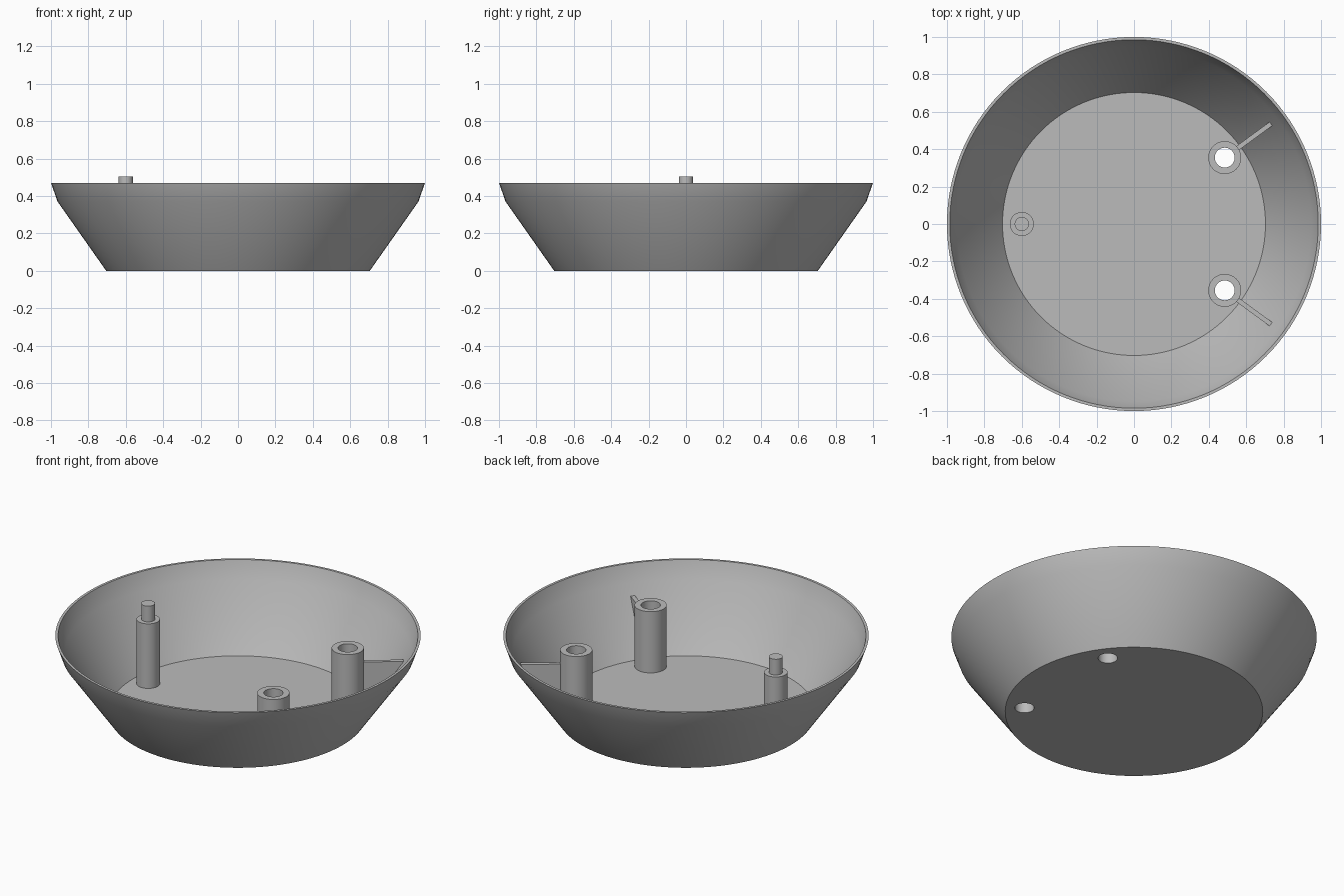
import bpy, bmesh, math
from mathutils import Matrix, Vector

cube = bpy.data.objects.get("Cube")
if cube:
    bpy.data.objects.remove(cube, do_unlink=True)

# One plain grey material
grey = bpy.data.materials.new("plain grey")
grey.use_nodes = True
COLOUR = (0.5, 0.5, 0.5, 1)
grey.diffuse_color = COLOUR
grey.node_tree.nodes["Principled BSDF"].inputs["Base Color"].default_value = COLOUR


def add_object(name, bm, location=(0, 0, 0), turn=0):
    bmesh.ops.recalc_face_normals(bm, faces=bm.faces)
    mesh = bpy.data.meshes.new(name)
    bm.to_mesh(mesh)
    bm.free()
    mesh.materials.append(grey)
    obj = bpy.data.objects.new(name, mesh)
    obj.location = location
    obj.rotation_euler.z = turn
    bpy.context.collection.objects.link(obj)
    return obj


def lathe(name, profile, segments, location=(0, 0, 0), closed=False):
    """Spin a (radius, height) profile around the vertical axis."""
    bm = bmesh.new()
    verts = [bm.verts.new((r, 0, z)) for r, z in profile]
    edges = [bm.edges.new(pair) for pair in zip(verts, verts[1:])]
    if closed:
        edges.append(bm.edges.new((verts[-1], verts[0])))
    bmesh.ops.spin(bm, geom=verts + edges, axis=(0, 0, 1), cent=(0, 0, 0),
                   angle=math.tau, steps=segments, use_merge=True)
    bmesh.ops.remove_doubles(bm, verts=bm.verts, dist=1e-5)
    return add_object(name, bm, location)


def smooth(obj):
    bpy.ops.object.select_all(action="DESELECT")
    obj.select_set(True)
    bpy.context.view_layer.objects.active = obj
    bpy.ops.object.shade_smooth_by_angle(angle=math.radians(30))


FLOOR = 0.02
POST_X, POST_Y = 0.485, 0.355
POST_R, BORE_R, POST_TOP = 0.088, 0.053, 0.39

# Thin-walled flared bowl
bowl = lathe("bowl", [(0, 0), (0.705, 0), (0.965, 0.37), (1, 0.47),
                      (0.985, 0.47), (0.949, 0.37), (0.703, FLOOR), (0, FLOOR)], 128)

for side, label in ((1, "back"), (-1, "front")):
    place = (POST_X, side * POST_Y, 0)

    # Screw hole through the floor
    cutter = lathe("bore_cutter", [(0, -0.1), (BORE_R, -0.1), (BORE_R, 0.1), (0, 0.1)], 48, place)
    cutter.hide_render = True
    cut = bowl.modifiers.new("bore", "BOOLEAN")
    cut.object = cutter
    cut.solver = "EXACT"
    bpy.context.view_layer.objects.active = bowl
    bpy.ops.object.modifier_apply(modifier=cut.name)
    bpy.data.objects.remove(cutter, do_unlink=True)

    # Hollow screw post
    post = lathe(label + "_screw_post",
                 [(BORE_R, 0.01), (POST_R, 0.01), (POST_R, POST_TOP), (BORE_R, POST_TOP)],
                 48, place, closed=True)
    smooth(post)

    # Radial rib joining the post to the sloping wall
    bm = bmesh.new()
    outline = [(0.67, 0.01), (0.705, 0.01), (0.916, 0.31), (0.67, 0.31)]
    face = bm.faces.new([bm.verts.new((r, -0.0125, z)) for r, z in outline])
    side_geom = bmesh.ops.extrude_face_region(bm, geom=[face])["geom"]
    bmesh.ops.translate(bm, vec=(0, 0.025, 0),
                        verts=[v for v in side_geom if isinstance(v, bmesh.types.BMVert)])
    add_object(label + "_rib", bm, turn=side * math.atan2(POST_Y, POST_X))

smooth(bowl)

# Stepped locating pin
pin = lathe("locating_pin", [(0, 0.01), (0.064, 0.01), (0.064, 0.41),
                             (0.038, 0.41), (0.038, 0.505), (0, 0.505)], 48, (-0.6, 0, 0))
smooth(pin)
